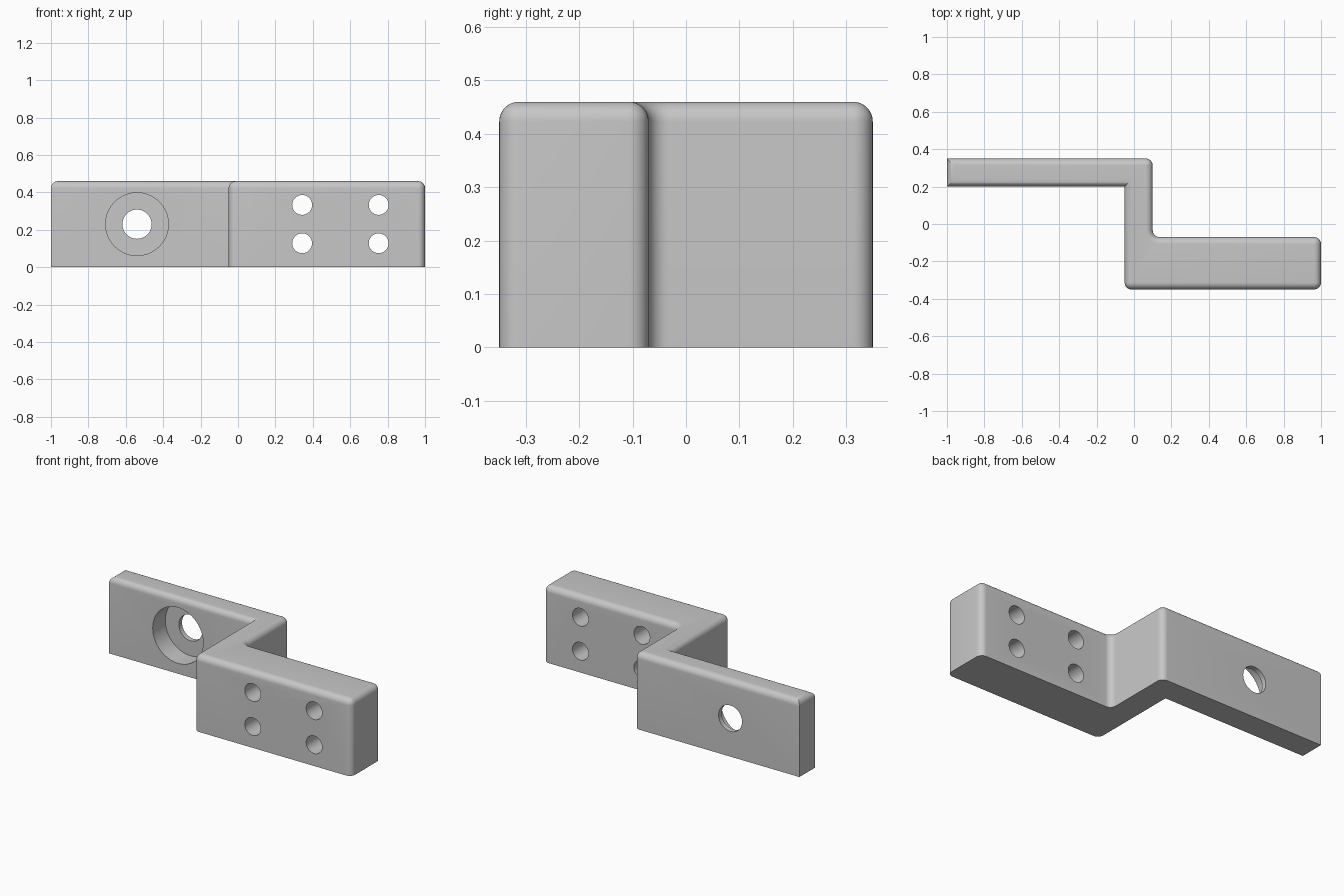
import bpy, bmesh, math
from mathutils import Vector, Matrix

cube = bpy.data.objects.get("Cube")
if cube:
    bpy.data.objects.remove(cube, do_unlink=True)

HEIGHT = 0.46
ROUND = 0.037
STEPS = 8

# Plan of the stepped bracket, counter-clockwise: x, y, corner radius
PLAN = [(-1, 0.2, 0), (-0.05, 0.2, 0), (-0.05, -0.35, ROUND), (1, -0.35, ROUND),
        (1, -0.07, ROUND), (0.1, -0.07, ROUND), (0.1, 0.35, ROUND), (-1, 0.35, 0)]

metal = bpy.data.materials.new("grey_metal")
metal.use_nodes = True
metal.diffuse_color = (0.57, 0.57, 0.57, 1)
metal.node_tree.nodes["Principled BSDF"].inputs["Base Color"].default_value = metal.diffuse_color


def outline(inset):
    """Plan outline moved inwards, with its rounded corners as arcs."""
    points = []
    for i, (x, y, radius) in enumerate(PLAN):
        p = Vector((x, y))
        before = Vector(PLAN[i - 1][:2])
        after = Vector(PLAN[(i + 1) % len(PLAN)][:2])
        d1, d2 = (p - before).normalized(), (after - p).normalized()
        n1, n2 = Vector((-d1.y, d1.x)), Vector((-d2.y, d2.x))
        if radius == 0:
            points.append(p + (n1 + n2) * inset)
            continue
        side = 1 if d1.x * d2.y - d1.y * d2.x > 0 else -1
        centre = p + (n1 + n2) * side * radius
        for k in range(STEPS + 1):
            a = math.pi / 2 * k / STEPS
            u = n1 * math.cos(a) + n2 * math.sin(a)
            points.append(centre - u * side * (radius - side * inset))
    return points


def make_object(name, bm):
    mesh = bpy.data.meshes.new(name)
    bm.to_mesh(mesh)
    bm.free()
    mesh.materials.append(metal)
    obj = bpy.data.objects.new(name, mesh)
    bpy.context.collection.objects.link(obj)
    return obj


# Bracket body: flat base, straight walls, rolled top edge
bm = bmesh.new()
levels = [(0, 0)]
for k in range(STEPS + 1):
    a = math.pi / 2 * k / STEPS
    levels.append((ROUND * (1 - math.cos(a)), HEIGHT - ROUND + ROUND * math.sin(a)))
rings = [[bm.verts.new((p.x, p.y, z)) for p in outline(inset)] for inset, z in levels]
for low, high in zip(rings, rings[1:]):
    for i in range(len(low)):
        j = (i + 1) % len(low)
        bm.faces.new((low[i], low[j], high[j], high[i]))
bm.faces.new(rings[0][::-1])
bm.faces.new(rings[-1])
bmesh.ops.remove_doubles(bm, verts=bm.verts[:], dist=0.0001)
bmesh.ops.recalc_face_normals(bm, faces=bm.faces[:])
bracket = make_object("stepped_bracket", bm)


def drill(name, x, z, radius, y_start, y_end):
    """Cut a round hole along y."""
    cut = bmesh.new()
    place = Matrix.Translation((x, (y_start + y_end) / 2, z)) @ Matrix.Rotation(math.pi / 2, 4, "X")
    bmesh.ops.create_cone(cut, cap_ends=True, segments=64, radius1=radius, radius2=radius,
                          depth=y_end - y_start, matrix=place)
    cutter = make_object(name, cut)
    cutter.hide_render = True
    mod = bracket.modifiers.new(name, "BOOLEAN")
    mod.operation = "DIFFERENCE"
    mod.solver = "EXACT"
    mod.object = cutter
    bpy.ops.object.modifier_apply(modifier=name)
    bpy.data.objects.remove(cutter, do_unlink=True)


bpy.ops.object.select_all(action="DESELECT")
bracket.select_set(True)
bpy.context.view_layer.objects.active = bracket

# Counterbored hole in the rear arm
drill("counterbore", -0.54, 0.23, 0.168, 0.1, 0.32)
drill("bolt_hole", -0.54, 0.23, 0.078, 0.1, 0.45)

# Four through holes in the front arm
for hole_x in (0.343, 0.752):
    for hole_z in (0.128, 0.333):
        drill("screw_hole", hole_x, hole_z, 0.053, -0.45, 0.05)

bpy.ops.object.shade_smooth_by_angle(angle=math.radians(30))
